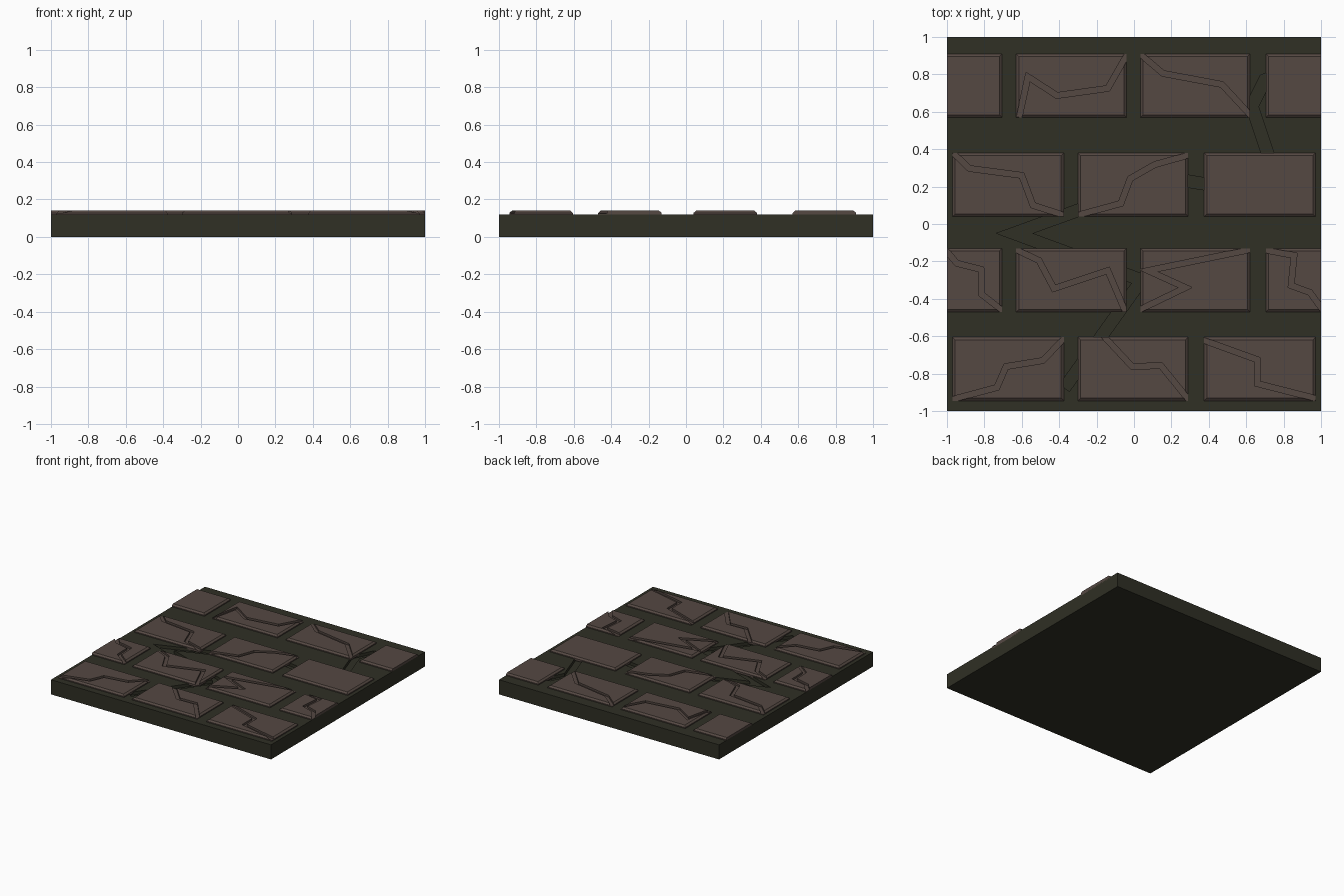
import bpy, bmesh
from mathutils import Vector

if "Cube" in bpy.data.objects:
    bpy.data.objects.remove(bpy.data.objects["Cube"])


def material(name, rgb):
    m = bpy.data.materials.new(name)
    m.diffuse_color = (*rgb, 1)
    m.use_nodes = True
    m.node_tree.nodes["Principled BSDF"].inputs["Base Color"].default_value = m.diffuse_color
    return m


BRICK = material("dusty brown brick", (0.090, 0.065, 0.055))
MORTAR = material("dark olive mortar", (0.029, 0.029, 0.018))


def make_object(name, bm, mat):
    bmesh.ops.recalc_face_normals(bm, faces=bm.faces[:])
    me = bpy.data.meshes.new(name)
    bm.to_mesh(me)
    bm.free()
    me.materials.append(mat)
    ob = bpy.data.objects.new(name, me)
    bpy.context.collection.objects.link(ob)
    return ob


def loft(name, rings, mat):
    """Solid from stacked rectangles (x0, x1, y0, y1, z)."""
    bm = bmesh.new()
    loops = [[bm.verts.new(p) for p in ((a, c, z), (b, c, z), (b, d, z), (a, d, z))]
             for a, b, c, d, z in rings]
    for lo, hi in zip(loops, loops[1:]):
        for i in range(4):
            j = (i + 1) % 4
            bm.faces.new((lo[i], lo[j], hi[j], hi[i]))
    bm.faces.new(loops[0][::-1])
    bm.faces.new(loops[-1])
    return make_object(name, bm, mat)


def ribbon(name, path, width, z0, z1, mat, extend=0.02):
    """Mitred prism that follows a zigzag path."""
    p = [Vector(q) for q in path]
    p[0] += (p[0] - p[1]).normalized() * extend
    p[-1] += (p[-1] - p[-2]).normalized() * extend
    left, right = [], []
    for i, q in enumerate(p):
        d0 = (q - p[i - 1]).normalized() if i else (p[1] - q).normalized()
        d1 = (p[i + 1] - q).normalized() if i < len(p) - 1 else d0
        n0, n1 = Vector((-d0.y, d0.x)), Vector((-d1.y, d1.x))
        m = (n0 + n1).normalized()
        m *= width / 2 / max(m.dot(n0), 0.15)
        left.append(q + m)
        right.append(q - m)
    outline = left + right[::-1]
    bm = bmesh.new()
    lo = [bm.verts.new((v.x, v.y, z0)) for v in outline]
    hi = [bm.verts.new((v.x, v.y, z1)) for v in outline]
    n, k = len(outline), len(p)
    for i in range(n):
        j = (i + 1) % n
        bm.faces.new((lo[i], lo[j], hi[j], hi[i]))
    for i in range(k - 1):
        quad = (i, i + 1, n - 2 - i, n - 1 - i)
        bm.faces.new([hi[a] for a in quad])
        bm.faces.new([lo[a] for a in reversed(quad)])
    ob = make_object(name, bm, mat)
    ob.hide_render = True
    return ob


def carve(ob, cutter):
    mod = ob.modifiers.new("crack", 'BOOLEAN')
    mod.operation = 'DIFFERENCE'
    mod.solver = 'EXACT'
    mod.object = cutter
    bpy.context.view_layer.update()
    dg = bpy.context.evaluated_depsgraph_get()
    me = bpy.data.meshes.new_from_object(ob.evaluated_get(dg))
    ob.modifiers.clear()
    ob.data = me
    bpy.data.objects.remove(cutter)


# Mortar slab with one long wide crack wandering under the bricks
slab = loft("mortar_slab", [(-1, 1, -1, 1, 0), (-1, 1, -1, 1, 0.12)], MORTAR)
long_crack = [(0.88, 0.84), (0.70, 0.77), (0.63, 0.63), (0.72, 0.36), (0.77, 0.15),
              (0.10, 0.26), (-0.28, 0.08), (-0.64, -0.05), (0.04, -0.30), (-0.36, -0.86)]
carve(slab, ribbon("slab_cutter", long_crack, 0.065, 0.095, 0.2, MORTAR))

# Brick courses: whole bricks, and bricks cropped at the tile edge
CROPPED = [(-1, -0.705), (-0.63, -0.04), (0.035, 0.62), (0.705, 1)]
WHOLE = [(-0.97, -0.375), (-0.30, 0.29), (0.375, 0.97)]
COURSES = [(0.57, 0.91, CROPPED), (0.04, 0.38, WHOLE),
           (-0.47, -0.13, CROPPED), (-0.945, -0.605, WHOLE)]

# Narrow crack path for each (course, brick)
CRACKS = {
    (0, 1): [(-.61, .59), (-.567, .787), (-.412, .687), (-.14, .725), (-.043, .895)],
    (0, 2): [(.043, .90), (.155, .805), (.47, .746), (.615, .59)],
    (1, 0): [(-.952, .366), (-.88, .297), (-.60, .26), (-.54, .10), (-.385, .05)],
    (1, 1): [(-.289, .05), (-.07, .11), (-.02, .243), (.112, .318), (.283, .366)],
    (2, 0): [(-1, -.147), (-.947, -.21), (-.818, -.243), (-.813, -.377), (-.717, -.452)],
    (2, 1): [(-.62, -.142), (-.508, -.195), (-.428, -.345), (-.14, -.249), (-.053, -.452)],
    (2, 2): [(.62, -.137), (.075, -.249), (.275, -.34), (.043, -.452)],
    (2, 3): [(.717, -.142), (.856, -.168), (.84, -.329), (.941, -.366), (1, -.447)],
    (3, 0): [(-.952, -.933), (-.733, -.874), (-.684, -.762), (-.487, -.73), (-.385, -.623)],
    (3, 1): [(-.155, -.607), (-.01, -.762), (.144, -.757), (.283, -.928)],
    (3, 2): [(.39, -.628), (.658, -.725), (.658, -.853), (.952, -.928)],
}

INSET = 0.014
for row, (y0, y1, spans) in enumerate(COURSES):
    for col, (x0, x1) in enumerate(spans):
        # no chamfer where the brick is cropped by the tile edge
        a = x0 if x0 <= -1 else x0 + INSET
        b = x1 if x1 >= 1 else x1 - INSET
        brick = loft(f"brick_row{row + 1}_{col + 1}",
                     [(x0, x1, y0, y1, 0.11), (x0, x1, y0, y1, 0.128),
                      (a, b, y0 + INSET, y1 - INSET, 0.14)], BRICK)
        if (row, col) in CRACKS:
            carve(brick, ribbon("brick_cutter", CRACKS[row, col], 0.03, 0.124, 0.2, BRICK))
